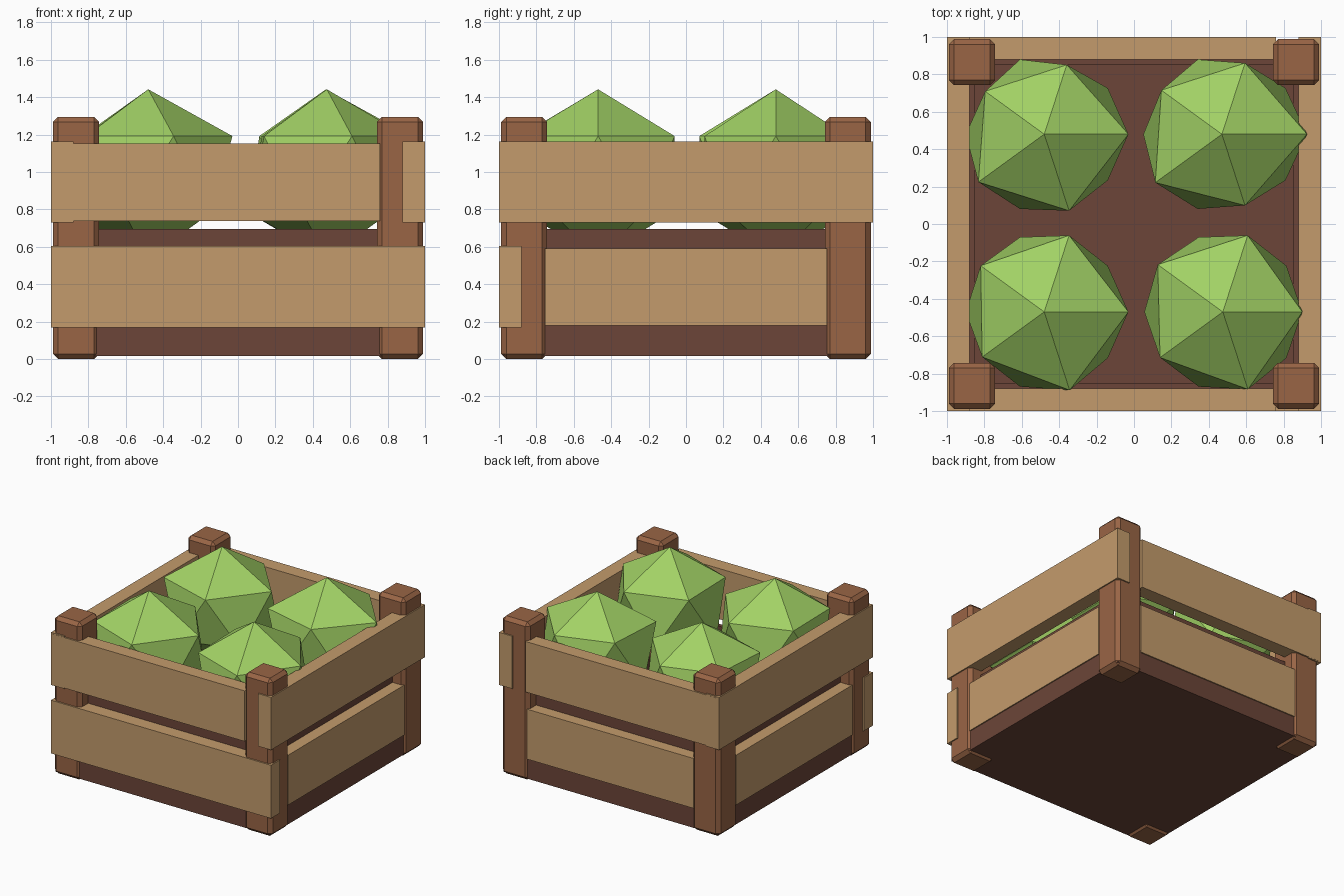
import bpy, bmesh
from math import radians, cos, sin
from mathutils import Vector

cube = bpy.data.objects.get("Cube")
if cube:
    bpy.data.objects.remove(cube, do_unlink=True)


def material(name, rgb):
    m = bpy.data.materials.new(name)
    m.use_nodes = True
    m.diffuse_color = (*rgb, 1)
    m.node_tree.nodes["Principled BSDF"].inputs["Base Color"].default_value = (*rgb, 1)
    return m


TAN = material("light wood", (0.55, 0.33, 0.15))
POST = material("post wood", (0.32, 0.13, 0.06))
DARK = material("dark wood", (0.15, 0.06, 0.04))
GREEN = material("leaf green", (0.36, 0.64, 0.13))


def finish(name, bm, mat):
    bmesh.ops.recalc_face_normals(bm, faces=bm.faces[:])
    mesh = bpy.data.meshes.new(name)
    bm.to_mesh(mesh)
    bm.free()
    mesh.materials.append(mat)
    obj = bpy.data.objects.new(name, mesh)
    bpy.context.collection.objects.link(obj)
    return obj


def box(name, xs, ys, zs, mat, bevel=0):
    lo, hi = Vector((xs[0], ys[0], zs[0])), Vector((xs[1], ys[1], zs[1]))
    bm = bmesh.new()
    bmesh.ops.create_cube(bm, size=1)
    for v in bm.verts:
        v.co = (lo + hi) / 2 + v.co * (hi - lo)
    if bevel:
        bmesh.ops.bevel(bm, geom=bm.edges[:], offset=bevel, segments=1, affect='EDGES')
    return finish(name, bm, mat)


def span(sign, inner, outer):
    return sorted((sign * inner, sign * outer))


# Corner posts with chamfered edges
for sx, side in ((-1, "right"), (1, "left")):
    for sy, end in ((-1, "front"), (1, "back")):
        box(f"{end}_{side}_post", span(sx, 0.742, 0.99), span(sy, 0.742, 0.988),
            (0, 1.295), POST, 0.028)

# Base slab and thin inner lining
box("base_slab", (-0.975, 0.975), (-0.975, 0.975), (0.015, 0.2), DARK)
for s, side, end in ((-1, "right", "front"), (1, "left", "back")):
    box(f"{side}_lining", span(s, 0.85, 0.885), (-0.885, 0.885), (0.19, 0.695), DARK)
    box(f"{end}_lining", (-0.85, 0.85), span(s, 0.85, 0.885), (0.19, 0.695), DARK)

# Upper planks: sides run full length, front and back stop at the left posts
for s, side, end in ((-1, "right", "front"), (1, "left", "back")):
    box(f"{side}_upper_plank", span(s, 0.88, 1), (-0.999, 0.999), (0.73, 1.162), TAN)
    box(f"{end}_upper_plank", (-0.999, 0.76), span(s, 0.88, 1), (0.737, 1.152), TAN)

# Lower planks: only the front one wraps over its posts
box("front_lower_plank", (-1, 1), (-1, -0.88), (0.168, 0.605), TAN)
box("back_lower_plank", (-0.755, 0.755), (0.88, 0.984), (0.18, 0.59), TAN)
for s, side in ((-1, "right"), (1, "left")):
    box(f"{side}_lower_plank", span(s, 0.88, 0.984), (-0.755, 0.755), (0.18, 0.59), TAN)


# Cabbages: slightly uneven twenty-sided balls
def cabbage(name, x, y, radii):
    bm = bmesh.new()
    top = bm.verts.new((x, y, 1.442))
    bottom = bm.verts.new((x, y, 0.54))

    def ring(start, z, sizes):
        angles = [radians(start + 72 * i) for i in range(5)]
        return [bm.verts.new((x + r * cos(a), y + r * sin(a), z))
                for a, r in zip(angles, sizes)]

    upper = ring(0, 1.192, radii)
    lower = ring(36, 0.785, [0.42] * 5)
    for i in range(5):
        j = (i + 1) % 5
        bm.faces.new((top, upper[i], upper[j]))
        bm.faces.new((upper[i], lower[i], upper[j]))
        bm.faces.new((upper[j], lower[i], lower[j]))
        bm.faces.new((bottom, lower[j], lower[i]))
    finish(name, bm, GREEN)


cabbage("back_right_cabbage", -0.48, 0.48, (0.45, 0.39, 0.39, 0.435, 0.43))
cabbage("back_left_cabbage", 0.47, 0.48, (0.455, 0.4, 0.4, 0.44, 0.4))
cabbage("front_right_cabbage", -0.48, -0.47, (0.45, 0.43, 0.42, 0.41, 0.44))
cabbage("front_left_cabbage", 0.475, -0.47, (0.425, 0.43, 0.43, 0.415, 0.435))
